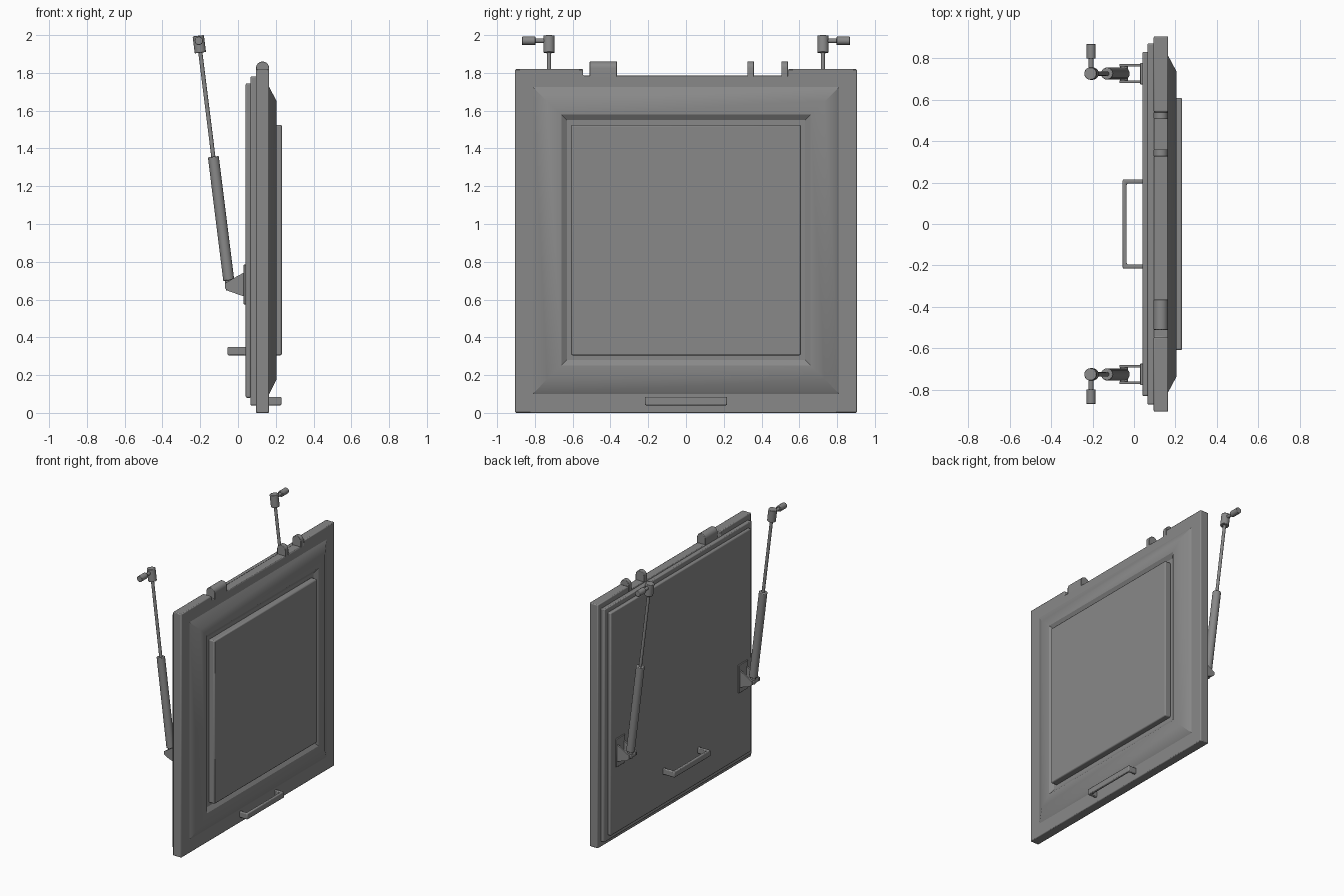
import bpy, bmesh, math
from mathutils import Vector

cube = bpy.data.objects.get("Cube")
if cube:
    bpy.data.objects.remove(cube, do_unlink=True)

GREY = (0.25, 0.25, 0.25, 1)
steel = bpy.data.materials.new("grey_steel")
steel.use_nodes = True
steel.diffuse_color = GREY
steel.node_tree.nodes["Principled BSDF"].inputs["Base Color"].default_value = GREY


def finish(name, bm, bevel=0.0):
    bmesh.ops.recalc_face_normals(bm, faces=bm.faces)
    mesh = bpy.data.meshes.new(name)
    bm.to_mesh(mesh)
    bm.free()
    obj = bpy.data.objects.new(name, mesh)
    bpy.context.collection.objects.link(obj)
    mesh.materials.append(steel)
    if bevel:
        mod = obj.modifiers.new("soft_edges", 'BEVEL')
        mod.width, mod.segments = bevel, 2
        mod.limit_method, mod.angle_limit = 'ANGLE', math.radians(25)
    bpy.ops.object.select_all(action='DESELECT')
    obj.select_set(True)
    bpy.context.view_layer.objects.active = obj
    bpy.ops.object.shade_smooth_by_angle(angle=math.radians(30))
    return obj


def prism(name, outline, axis, lo, hi, bevel=0.0):
    """Extrude a flat outline along one axis."""
    bm = bmesh.new()

    def ring(d):
        put = {'x': lambda a, b: (d, a, b), 'y': lambda a, b: (a, d, b),
               'z': lambda a, b: (a, b, d)}[axis]
        return [bm.verts.new(put(a, b)) for a, b in outline]
    r0, r1 = ring(lo), ring(hi)
    n = len(outline)
    bm.faces.new(r0)
    bm.faces.new(r1)
    for i in range(n):
        j = (i + 1) % n
        bm.faces.new((r0[i], r0[j], r1[j], r1[i]))
    return finish(name, bm, bevel)


def rect_loft(name, rings, bevel=0.0):
    """Join rectangles (x, half width, bottom, top) from back to front."""
    bm = bmesh.new()
    loops = [[bm.verts.new((x, y, z)) for y, z in ((-w, b), (w, b), (w, t), (-w, t))]
             for x, w, b, t in rings]
    bm.faces.new(loops[0])
    bm.faces.new(loops[-1])
    for p, q in zip(loops, loops[1:]):
        for i in range(4):
            j = (i + 1) % 4
            bm.faces.new((p[i], p[j], q[j], q[i]))
    return finish(name, bm, bevel)


def rod(name, a, b, radius, bevel=0.0):
    a, b = Vector(a), Vector(b)
    bm = bmesh.new()
    bmesh.ops.create_cone(bm, cap_ends=True, segments=24, radius1=radius,
                          radius2=radius, depth=(b - a).length)
    turn = (b - a).to_track_quat('Z', 'Y').to_matrix().to_4x4()
    turn.translation = (a + b) / 2
    bm.transform(turn)
    return finish(name, bm, bevel)


# Main slab with a notched top edge for the hinges
W, TOP, NOTCH = 0.905, 1.82, 1.785
prism("door_slab", [(-W, 0), (W, 0), (W, TOP), (0.54, TOP), (0.54, NOTCH),
                    (-0.545, NOTCH), (-0.545, TOP), (-W, TOP)], 'x', 0.095, 0.165, 0.006)

# Stepped inner side
rect_loft("inner_step", [(0.065, 0.87, 0.04, 1.78), (0.1, 0.87, 0.04, 1.78)], 0.006)
rect_loft("inner_panel", [(0.04, 0.83, 0.08, 1.745), (0.07, 0.83, 0.08, 1.745)], 0.008)

# Raised outer frame with a sunken field, and the centre panel
rect_loft("outer_frame", [(0.16, 0.81, 0.1, 1.725), (0.165, 0.81, 0.1, 1.725),
                          (0.205, 0.735, 0.18, 1.65), (0.205, 0.66, 0.25, 1.58),
                          (0.185, 0.63, 0.28, 1.55)])
rect_loft("centre_panel", [(0.18, 0.608, 0.305, 1.525), (0.232, 0.608, 0.305, 1.525)], 0.008)

# Hinge knuckles with round tops
arc = [(0.13 + 0.035 * math.cos(math.pi * i / 12), 1.825 + 0.035 * math.sin(math.pi * i / 12))
       for i in range(13)]
knuckle = [(0.165, 1.77)] + arc + [(0.095, 1.77)]
for name, lo, hi in (("hinge_wide", -0.51, -0.365), ("hinge_lug_inner", 0.325, 0.36),
                     ("hinge_lug_outer", 0.505, 0.54)):
    prism(name, knuckle, 'y', lo, hi, 0.003)


# Pull handles
def handle(name, base, out, half, lo, hi):
    t = math.copysign(0.02, out - base)
    prism(name, [(base, -half), (out, -half), (out, half), (base, half),
                 (base, half - 0.02), (out - t, half - 0.02),
                 (out - t, 0.02 - half), (base, 0.02 - half)], 'z', lo, hi, 0.006)


handle("inner_handle", 0.045, -0.055, 0.215, 0.305, 0.35)
handle("outer_handle", 0.16, 0.23, 0.218, 0.04, 0.085)

# Gas struts and their brackets, one on each side
for side, s in (("left", 1), ("right", -1)):
    y = 0.725 * s
    low, high = Vector((-0.045, y, 0.67)), Vector((-0.205, y, 1.953))

    def along(t):
        return low.lerp(high, t)
    rod(side + "_strut_barrel", along(0.025), along(0.535), 0.029, 0.004)
    rod(side + "_strut_rod", along(0.5), along(0.99), 0.011)
    rod(side + "_strut_socket", along(0.964), along(1.034), 0.03, 0.003)
    rod(side + "_strut_eye", along(-0.015), along(0.03), 0.02)
    rod(side + "_stud_neck", (-0.207, y, 1.97), (-0.207, 0.81 * s, 1.97), 0.012)
    rod(side + "_stud_head", (-0.207, 0.797 * s, 1.97), (-0.207, 0.868 * s, 1.97), 0.022, 0.003)
    prism(side + "_bracket_plate", [(y - 0.052, 0.575), (y + 0.052, 0.575),
                                    (y + 0.052, 0.785), (y - 0.052, 0.785)],
          'x', 0.03, 0.045, 0.003)
    for tag, offset in (("a", -0.04), ("b", 0.04)):
        prism(side + "_bracket_cheek_" + tag,
              [(0.035, 0.615), (0.035, 0.745), (-0.02, 0.715), (-0.07, 0.685),
               (-0.07, 0.66), (-0.05, 0.645)], 'y', y + offset - 0.006, y + offset + 0.006)
    rod(side + "_bracket_pin", (-0.048, y - 0.045, 0.667), (-0.048, y + 0.045, 0.667), 0.019)
